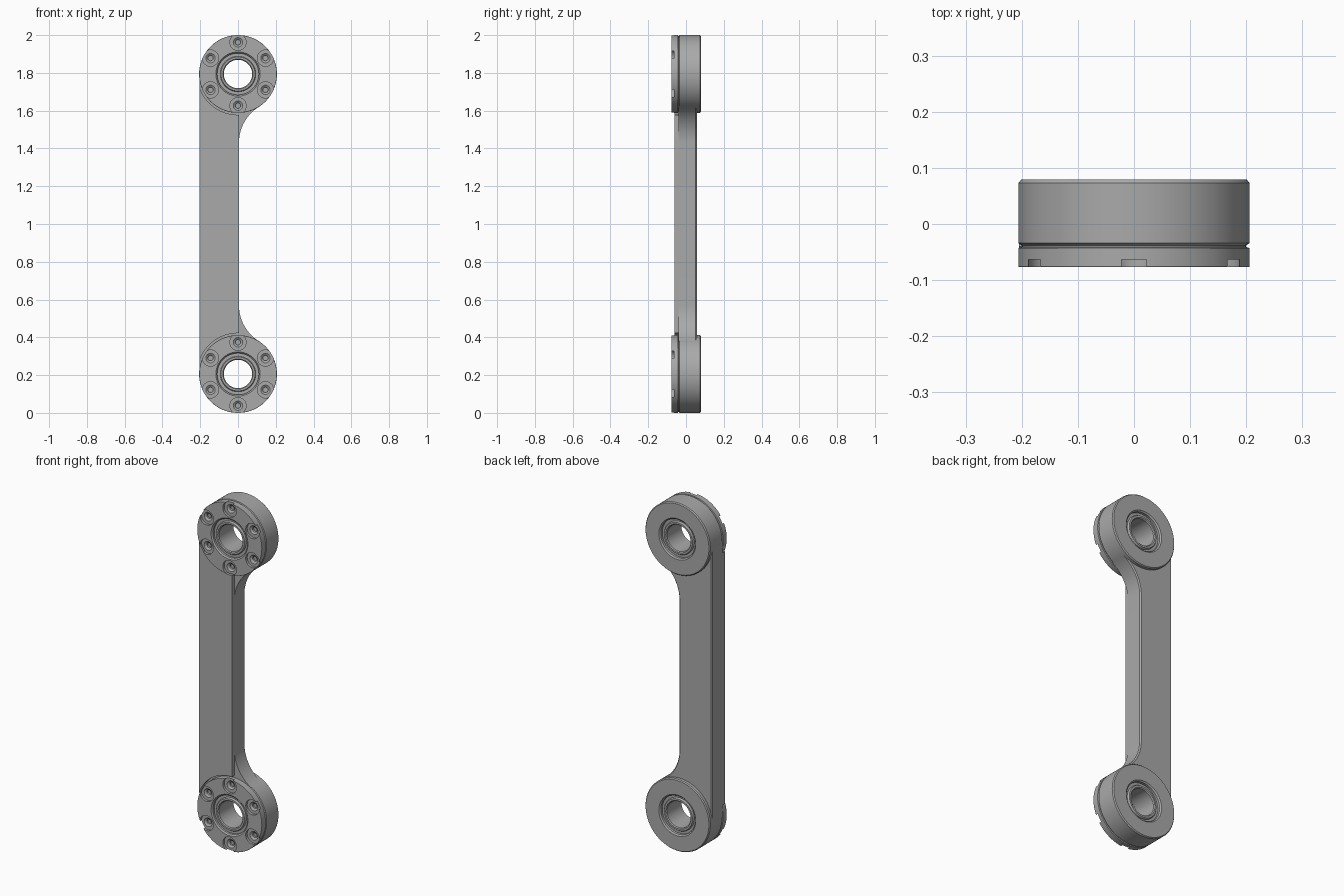
import bpy, bmesh
from math import sin, cos, pi, radians
from mathutils import Vector, Matrix

cube = bpy.data.objects.get("Cube")
if cube:
    bpy.data.objects.remove(cube, do_unlink=True)

R = 0.206                      # housing radius
ENDS = {"lower": R, "upper": 2 - R}
LEFT, RIGHT = -0.205, 0.005    # arm sides
FRONT, SPLIT, BACK = -0.062, -0.04, 0.057

grey = bpy.data.materials.new("machined_grey")
grey.use_nodes = True
colour = (0.4, 0.4, 0.4, 1)
grey.diffuse_color = colour
grey.node_tree.nodes["Principled BSDF"].inputs["Base Color"].default_value = colour


def make_object(name, bm):
    bmesh.ops.recalc_face_normals(bm, faces=bm.faces)
    mesh = bpy.data.meshes.new(name)
    bm.to_mesh(mesh)
    bm.free()
    mesh.materials.append(grey)
    obj = bpy.data.objects.new(name, mesh)
    bpy.context.collection.objects.link(obj)
    return obj


def select(obj):
    bpy.ops.object.select_all(action='DESELECT')
    obj.select_set(True)
    bpy.context.view_layer.objects.active = obj


def smooth(obj):
    select(obj)
    bpy.ops.object.shade_smooth_by_angle(angle=radians(25))


def lathe(bm, profile, centre, steps):
    """Spin a closed (radius, y) profile about the y direction."""
    part = bmesh.new()
    verts = [part.verts.new((r, y, 0)) for r, y in profile]
    edges = [part.edges.new((a, b)) for a, b in zip(verts, verts[1:] + verts[:1])
             if a.co.x + b.co.x > 0]
    bmesh.ops.spin(part, geom=verts + edges, cent=(0, 0, 0), axis=(0, 1, 0),
                   angle=2 * pi, steps=steps, use_duplicate=False)
    bmesh.ops.remove_doubles(part, verts=part.verts, dist=1e-5)
    bmesh.ops.translate(part, verts=part.verts, vec=centre)
    bmesh.ops.recalc_face_normals(part, faces=part.faces)
    mesh = bpy.data.meshes.new("temp")
    part.to_mesh(mesh)
    part.free()
    bm.from_mesh(mesh)
    bpy.data.meshes.remove(mesh)


def arc(cx, cz, r, start, end, n=16):
    angles = [radians(start + (end - start) * i / n) for i in range(n + 1)]
    return [(cx + r * cos(a), cz + r * sin(a)) for a in angles]


def slab(name, half, y0, y1, chamfer=0):
    """Extrude an outline, given for its upper half and mirrored downward."""
    outline = half + [(x, 2 - z) for x, z in reversed(half)]
    bm = bmesh.new()
    face = bm.faces.new([bm.verts.new((x, y0, z)) for x, z in outline])
    new = bmesh.ops.extrude_face_region(bm, geom=[face])["geom"]
    bmesh.ops.translate(bm, vec=(0, y1 - y0, 0),
                        verts=[v for v in new if isinstance(v, bmesh.types.BMVert)])
    if chamfer:
        rim = [e for e in bm.edges if all(abs(v.co.y - y1) < 1e-5 for v in e.verts)]
        bmesh.ops.bevel(bm, geom=rim, offset=chamfer, segments=1, affect='EDGES')
    obj = make_object(name, bm)
    smooth(obj)
    return obj


# Round housings: flange, groove, body and recessed seat around the bearing
housing = [(0.205, -0.077), (R, -0.075), (R, -0.043), (0.2, -0.041), (0.2, -0.038),
           (R, -0.034), (R, 0.073), (0.201, 0.079), (0.117, 0.079), (0.11, 0.072),
           (0.11, -0.07), (0.117, -0.077)]
bearing = [(0.08, -0.07), (0.09, -0.07), (0.094, -0.064), (0.094, -0.058), (0.112, -0.058),
           (0.112, 0.058), (0.094, 0.058), (0.094, 0.064), (0.09, 0.07), (0.08, 0.07),
           (0.075, 0.065), (0.075, -0.065)]
pocket = [(0, -0.1), (0.043, -0.1), (0.043, -0.063), (0.025, -0.063),
          (0.014, -0.055), (0.014, -0.045), (0, -0.045)]

for end, z in ENDS.items():
    bm = bmesh.new()
    lathe(bm, housing, Vector((0, 0, z)), 96)
    ring = make_object(end + "_housing", bm)

    # Six bolt pockets cut into the flange
    bm = bmesh.new()
    for i in range(6):
        a = radians(30 + 60 * i)
        lathe(bm, pocket, Vector((0.168 * cos(a), 0, z + 0.168 * sin(a))), 32)
    cutter = make_object(end + "_pocket_cutter", bm)
    cutter.hide_render = True
    select(ring)
    cut = ring.modifiers.new("pockets", 'BOOLEAN')
    cut.operation, cut.solver, cut.object = 'DIFFERENCE', 'EXACT', cutter
    bpy.ops.object.modifier_apply(modifier=cut.name)
    bpy.data.objects.remove(cutter, do_unlink=True)
    smooth(ring)

    # Bearing sleeve
    bm = bmesh.new()
    lathe(bm, bearing, Vector((0, 0, z)), 64)
    smooth(make_object(end + "_bearing", bm))

# Arm with a concave fillet running into each housing
top = ENDS["upper"]
fillet = 0.224
fillet_z = 1.43
arm = arc(RIGHT + fillet, fillet_z, fillet, 180, 122)
arm += arc(0, top, 0.17, -58, -180, 24) + [(LEFT, top)]
slab("arm", arm, SPLIT, BACK, 0.006)

# Front cover plate with ends curved around the flanges
cover = arc(0, top, 0.216, -88.7, -161.6, 24)
slab("arm_cover", cover, FRONT, SPLIT)
